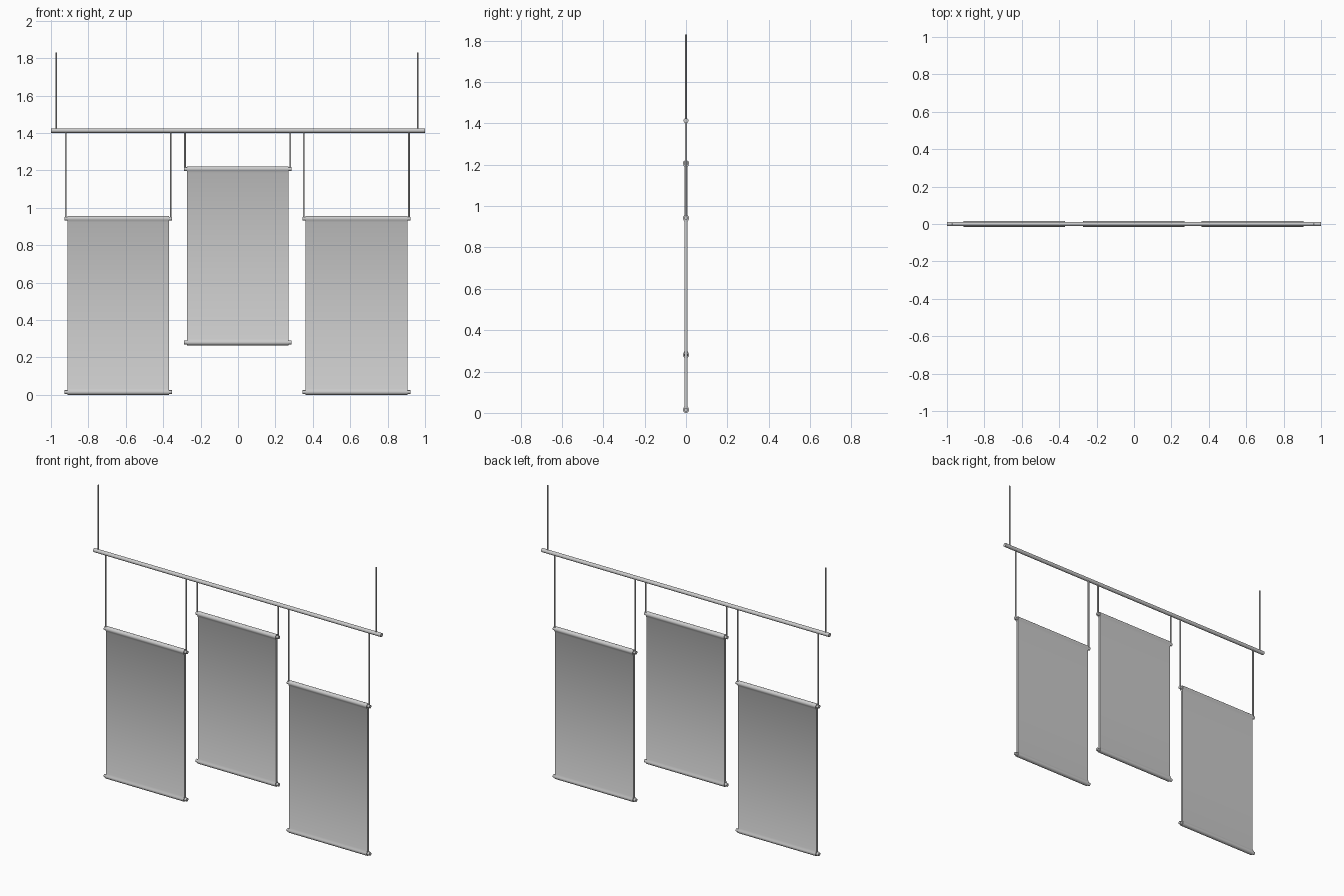
import bpy, bmesh, math
from mathutils import Vector

if "Cube" in bpy.data.objects:
    bpy.data.objects.remove(bpy.data.objects["Cube"], do_unlink=True)


def material(name, value):
    mat = bpy.data.materials.new(name)
    colour = (value, value, value, 1)
    mat.use_nodes = True
    mat.diffuse_color = colour
    mat.node_tree.nodes["Principled BSDF"].inputs["Base Color"].default_value = colour
    return mat


GREY = material("plain grey", 0.6)


def finish(obj):
    obj.data.materials.append(GREY)
    bpy.ops.object.select_all(action="DESELECT")
    obj.select_set(True)
    bpy.context.view_layer.objects.active = obj
    bpy.ops.object.shade_smooth_by_angle(angle=math.radians(40))


def rod(name, start, end, radius, sides=16):
    a, b = Vector(start), Vector(end)
    bpy.ops.mesh.primitive_cylinder_add(vertices=sides, radius=radius,
                                        depth=(b - a).length, location=(a + b) / 2)
    obj = bpy.context.object
    obj.name = name
    obj.rotation_euler = (b - a).to_track_quat("Z", "Y").to_euler()
    finish(obj)


def banner_cloth(name, x0, x1, low, high, radius=0.015, half=0.007):
    # Flat cloth that swells into a sleeve around the rod at each end
    arc = [math.radians(-30 + 240 * i / 14) for i in range(15)]
    top = [(radius * math.cos(t), high + radius * math.sin(t)) for t in arc]
    neck = high - 0.02
    upper = [(half, neck)] + top + [(-half, neck)]
    profile = upper + [(-y, low + high - z) for y, z in upper]
    bm = bmesh.new()
    face = bm.faces.new([bm.verts.new((x0, y, z)) for y, z in profile])
    ext = bmesh.ops.extrude_face_region(bm, geom=[face], use_keep_orig=True)
    verts = [v for v in ext["geom"] if isinstance(v, bmesh.types.BMVert)]
    bmesh.ops.translate(bm, vec=(x1 - x0, 0, 0), verts=verts)
    bmesh.ops.recalc_face_normals(bm, faces=bm.faces)
    mesh = bpy.data.meshes.new(name)
    bm.to_mesh(mesh)
    bm.free()
    obj = bpy.data.objects.new(name, mesh)
    bpy.context.collection.objects.link(obj)
    finish(obj)


# Main bar and its ceiling wires
BAR_Z = 1.413
rod("hanging_bar", (-1, 0, BAR_Z), (1, 0, BAR_Z), 0.012)
for side, x in (("right", -0.972), ("left", 0.962)):
    rod(side + "_ceiling_wire", (x, 0, BAR_Z), (x, 0, 1.83), 0.004, 10)

# Three banners, each with two rods and two hanging cords
for side, x, low in (("right", -0.64, 0.015), ("middle", -0.002, 0.28), ("left", 0.633, 0.015)):
    high = low + 0.927
    banner_cloth(side + "_banner_cloth", x - 0.272, x + 0.272, low, high)
    for end, z in (("top", high), ("bottom", low)):
        rod(f"{side}_{end}_rod", (x - 0.288, 0, z), (x + 0.288, 0, z), 0.01)
    for end, dx in (("outer", -0.281), ("inner", 0.281)):
        rod(f"{side}_{end}_cord", (x + dx, 0, high), (x + dx, 0, BAR_Z), 0.005, 10)
